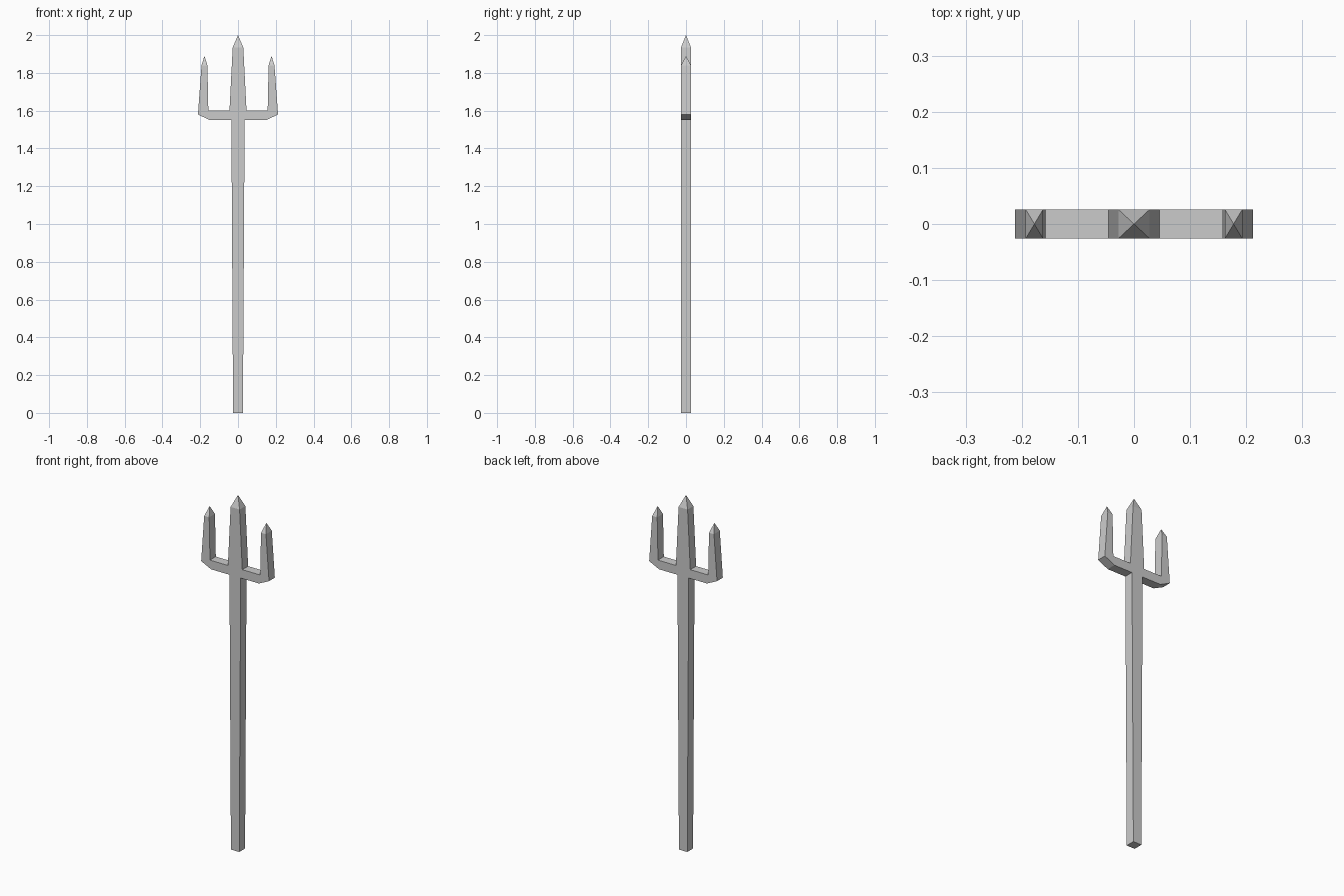
import bpy, bmesh

if "Cube" in bpy.data.objects:
    bpy.data.objects.remove(bpy.data.objects["Cube"])

HALF_DEPTH = 0.026


def slab(name, half_outline, tips=()):
    """Mirror a right-hand (x, z) outline, extrude it in y, and draw prong tops up to points."""
    outline = half_outline + [(-x, z) for x, z in reversed(half_outline)]
    bm = bmesh.new()
    face = bm.faces.new([bm.verts.new((x, -HALF_DEPTH, z)) for x, z in outline])
    ext = bmesh.ops.extrude_face_region(bm, geom=[face], use_keep_orig=True)
    moved = [g for g in ext["geom"] if isinstance(g, bmesh.types.BMVert)]
    bmesh.ops.translate(bm, verts=moved, vec=(0, 2 * HALF_DEPTH, 0))
    bmesh.ops.recalc_face_normals(bm, faces=bm.faces[:])
    # Raise a four-sided point from each flat prong end
    for end_z, tip_z in tips:
        ends = [f for f in bm.faces if all(abs(v.co.z - end_z) < 1e-4 for v in f.verts)]
        poked = bmesh.ops.poke(bm, faces=ends)
        for v in poked["verts"]:
            v.co.z = tip_z
    mesh = bpy.data.meshes.new(name)
    bm.to_mesh(mesh)
    bm.free()
    obj = bpy.data.objects.new(name, mesh)
    bpy.context.collection.objects.link(obj)
    return obj


# Shaft, slightly wider toward the top
slab("shaft", [(0.026, 0), (0.035, 1.55)])

# Three-pronged head: crossbar, outer prongs and taller middle prong
slab("fork_head", [
    (0.035, 1.55), (0.15, 1.55), (0.212, 1.58),
    (0.193, 1.84), (0.162, 1.84), (0.157, 1.60),
    (0.045, 1.60), (0.028, 1.935),
], tips=[(1.84, 1.89), (1.935, 2.0)])
